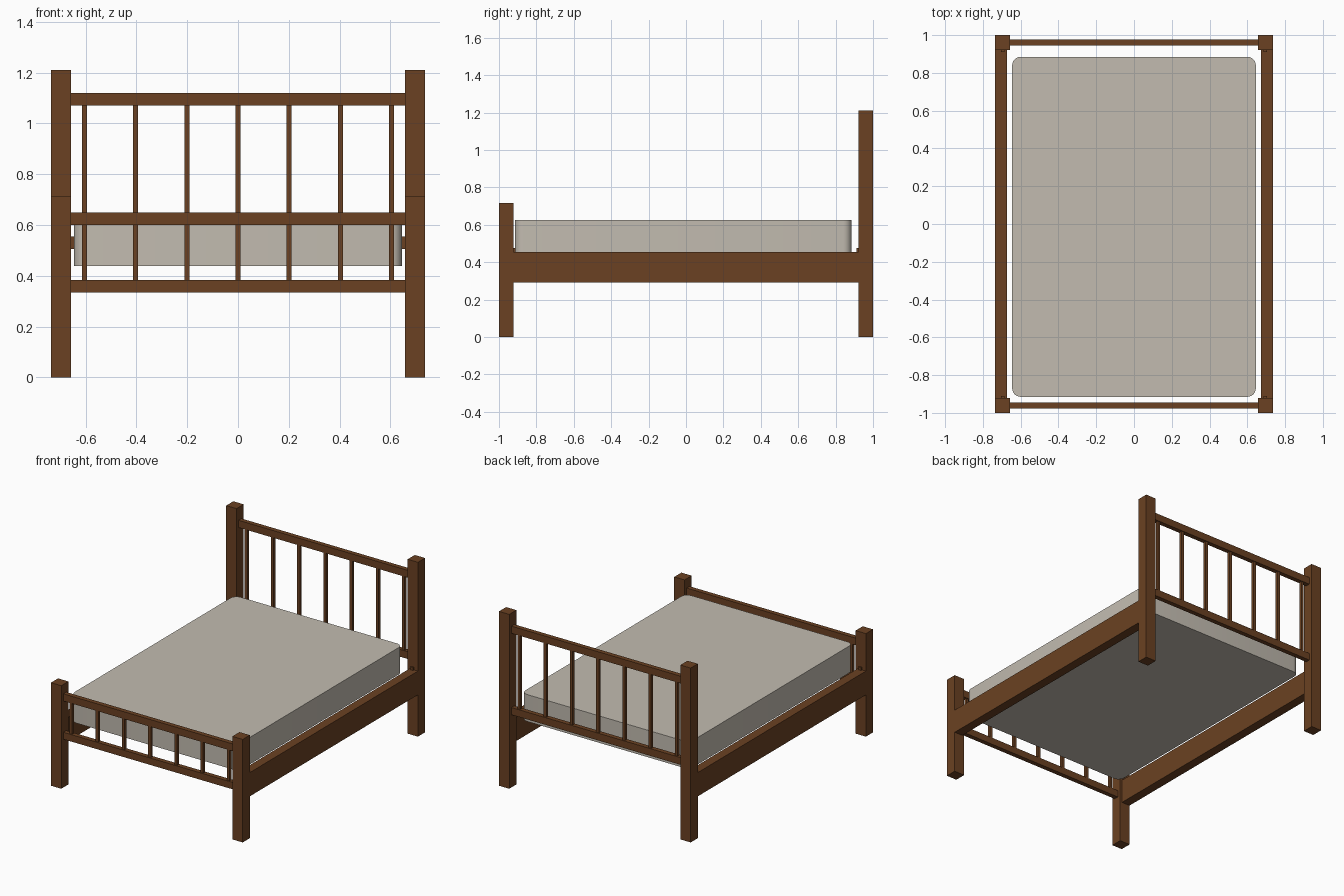
import bpy
import bmesh
from math import radians

cube = bpy.data.objects.get("Cube")
if cube:
    bpy.data.objects.remove(cube, do_unlink=True)


def make_material(name, rgb):
    mat = bpy.data.materials.new(name)
    mat.use_nodes = True
    colour = (*rgb, 1)
    mat.diffuse_color = colour
    mat.node_tree.nodes["Principled BSDF"].inputs["Base Color"].default_value = colour
    return mat


wood = make_material("brown wood", (0.145, 0.053, 0.016))
fabric = make_material("beige fabric", (0.54, 0.50, 0.435))


def box(name, low, high, mat, corner_radius=0):
    """Box between two corners, with optional rounded vertical edges."""
    bm = bmesh.new()
    bmesh.ops.create_cube(bm, size=1)
    for v in bm.verts:
        v.co = [low[i] + (v.co[i] + 0.5) * (high[i] - low[i]) for i in range(3)]
    if corner_radius:
        upright = [e for e in bm.edges
                   if abs(e.verts[0].co.z - e.verts[1].co.z) > 0.01]
        bmesh.ops.bevel(bm, geom=upright, offset=corner_radius, segments=6,
                        profile=0.5, affect='EDGES')
    mesh = bpy.data.meshes.new(name)
    bm.to_mesh(mesh)
    bm.free()
    mesh.materials.append(mat)
    obj = bpy.data.objects.new(name, mesh)
    bpy.context.collection.objects.link(obj)
    return obj


outer, inner = 0.736, 0.657      # post faces in x
post_y = 0.922                   # inner post faces in y
board_y = 0.961                  # centre line of both end boards


def mirrored_box(name, x0, x1, y, z, mat):
    """Pair of boxes on the left (+x) and right (-x)."""
    box("left_" + name, (x0, y[0], z[0]), (x1, y[1], z[1]), mat)
    box("right_" + name, (-x1, y[0], z[0]), (-x0, y[1], z[1]), mat)


def end_board(name, y, lower, upper):
    """Two cross rails joined by seven thin spindles."""
    half, thin = 0.016, 0.01
    for label, z in (("lower", lower), ("upper", upper)):
        box(f"{name}_{label}_rail", (-inner, y - half, z[0]),
            (inner, y + half, z[1]), wood)
    for i in range(7):
        x = (i - 3) * 0.2015
        box(f"{name}_spindle_{i + 1}", (x - thin, y - thin, lower[1]),
            (x + thin, y + thin, upper[0]), wood)


# Corner posts
mirrored_box("front_post", inner, outer, (-1, -post_y), (0, 0.715), wood)
mirrored_box("back_post", inner, outer, (post_y, 1), (0, 1.21), wood)

# Side rails and the small fixing blocks at their ends
mirrored_box("side_rail", 0.672, outer, (-post_y, post_y), (0.29, 0.455), wood)
mirrored_box("front_fixing", 0.685, 0.705, (-post_y, -0.911), (0.44, 0.475), wood)
mirrored_box("back_fixing", 0.685, 0.705, (0.911, post_y), (0.44, 0.475), wood)

# Footboard and headboard
end_board("footboard", -board_y, (0.335, 0.383), (0.60, 0.65))
end_board("headboard", board_y, (0.505, 0.555), (1.07, 1.12))

# Mattress
mattress = box("mattress", (-0.645, -0.915, 0.438), (0.645, 0.885, 0.625),
               fabric, 0.045)
bpy.ops.object.select_all(action='DESELECT')
mattress.select_set(True)
bpy.context.view_layer.objects.active = mattress
bpy.ops.object.shade_smooth_by_angle(angle=radians(30))
